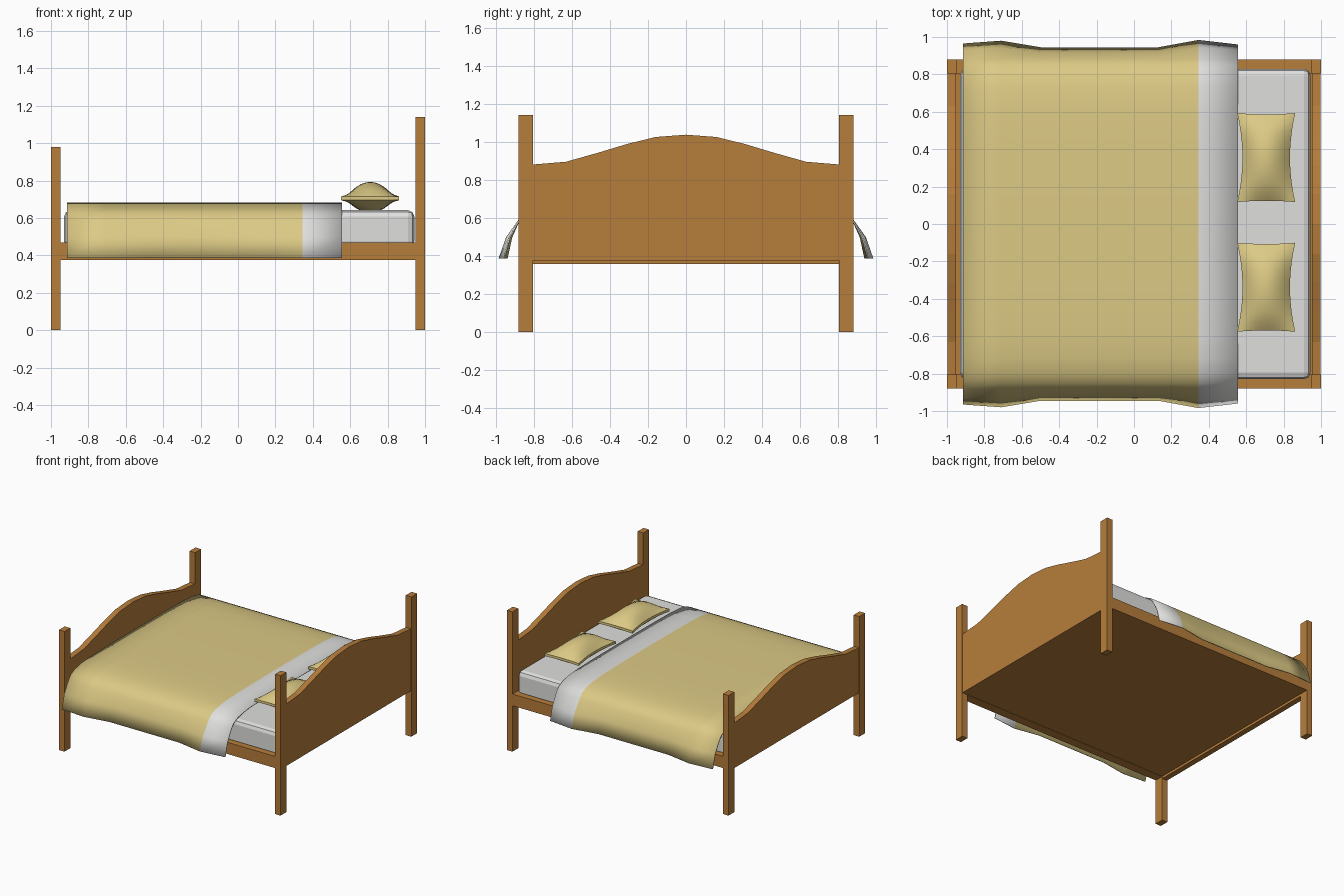
import bpy, bmesh, math
from mathutils import Vector

if "Cube" in bpy.data.objects:
    bpy.data.objects.remove(bpy.data.objects["Cube"])


def mat(name, col):
    m = bpy.data.materials.new(name)
    m.diffuse_color = (*col, 1)
    m.use_nodes = True
    m.node_tree.nodes["Principled BSDF"].inputs["Base Color"].default_value = m.diffuse_color
    return m


WOOD = mat("wood", (0.47, 0.205, 0.043))
YELLOW = mat("yellow_fabric", (0.72, 0.59, 0.235))
WHITE = mat("white_fabric", (0.74, 0.74, 0.73))


def finish(name, bm, *mats, smooth=None):
    bmesh.ops.recalc_face_normals(bm, faces=bm.faces)
    me = bpy.data.meshes.new(name)
    bm.to_mesh(me)
    bm.free()
    ob = bpy.data.objects.new(name, me)
    bpy.context.collection.objects.link(ob)
    for m in mats:
        me.materials.append(m)
    if smooth:
        bpy.ops.object.select_all(action='DESELECT')
        ob.select_set(True)
        bpy.context.view_layer.objects.active = ob
        bpy.ops.object.shade_smooth_by_angle(angle=math.radians(smooth))
    return ob


def box(name, lo, hi, m):
    bm = bmesh.new()
    lo, hi = Vector(lo), Vector(hi)
    bmesh.ops.create_cube(bm, size=1)
    for v in bm.verts:
        v.co = (lo + hi) / 2 + v.co * (hi - lo)
    return finish(name, bm, m)


def end_panel(name, x0, x1, bottom, drop):
    # board with a wavy crest, extruded along x
    half = [(0.81, 0.88), (0.63, 0.895), (0.47, 0.94), (0.31, 0.988), (0.16, 1.025)]
    crest = half + [(0, 1.037)] + [(-y, z) for y, z in reversed(half)]
    pts = [(-0.81, bottom), (0.81, bottom)] + [(y, z - drop) for y, z in crest]
    bm = bmesh.new()
    f = bm.faces.new([bm.verts.new((x0, y, z)) for y, z in pts])
    ext = bmesh.ops.extrude_face_region(bm, geom=[f])["geom"]
    bmesh.ops.translate(bm, vec=(x1 - x0, 0, 0),
                        verts=[v for v in ext if isinstance(v, bmesh.types.BMVert)])
    finish(name, bm, WOOD)


# Frame
end_panel("headboard", 0.952, 0.998, 0.375, 0)
end_panel("footboard", -0.998, -0.952, 0.358, 0.155)
for s, side in ((-1, "front"), (1, "back")):
    ya, yb = sorted((s * 0.805, s * 0.88))
    box(side + "_head_post", (0.95, ya, 0), (1, yb, 1.14), WOOD)
    box(side + "_foot_post", (-1, ya, 0), (-0.95, yb, 0.98), WOOD)
    box(side + "_rail", (-0.95, ya, 0.375), (0.95, yb, 0.47), WOOD)
box("base_board", (-0.955, -0.82, 0.378), (0.955, 0.82, 0.45), WOOD)

# Mattress
mattress = box("mattress", (-0.93, -0.83, 0.44), (0.943, 0.83, 0.642), WHITE)
b = mattress.modifiers.new("round", 'BEVEL')
b.width, b.segments = 0.035, 2

# Blanket: an arched section whose hem flares along x, with a white turn-down
stations = [(-0.915, 0.965), (-0.71, 0.98), (-0.5, 0.945), (-0.18, 0.945), (0.13, 0.945),
            (0.345, 0.984), (0.555, 0.96)]
arch = [(0, 0.683), (0.4, 0.681), (0.6, 0.677), (0.72, 0.668), (0.8, 0.65), (0.85, 0.625), (0.88, 0.59)]


def section(hem):
    side = arch + [(0.88 + (hem - 0.88) * 0.62, 0.50), (hem, 0.388)]
    return [(-y, z) for y, z in reversed(side[1:])] + side


bm = bmesh.new()
rows = [[bm.verts.new((x, y, z)) for y, z in section(hem)] for x, hem in stations]
for i, (a, c) in enumerate(zip(rows, rows[1:])):
    for j in range(len(a) - 1):
        f = bm.faces.new((a[j], c[j], c[j + 1], a[j + 1]))
        f.material_index = 1 if i == len(rows) - 2 else 0
blanket = finish("blanket", bm, YELLOW, WHITE, smooth=40)
sol = blanket.modifiers.new("thickness", 'SOLIDIFY')
sol.thickness = 0.008
sol.offset = -1


# Pillows: two bulging sheets joined by a thin edge, with pinched sides
def pillow(name, cy):
    bm = bmesh.new()
    n = 10
    grid = {}
    for s in (1, -1):
        for i in range(n + 1):
            for j in range(n + 1):
                u, v = 2 * i / n - 1, 2 * j / n - 1
                x = 0.707 + 0.155 * u * (1 - 0.18 * (1 - v * v))
                y = cy + 0.238 * v * (1 - 0.03 * (1 - u * u))
                bulge = (1 - u * u) * (1 - v * v) ** 0.8
                z = 0.705 + s * 0.01 + s * (0.078 if s > 0 else 0.066) * bulge
                grid[s, i, j] = bm.verts.new((x, y, z))
        for i in range(n):
            for j in range(n):
                bm.faces.new([grid[s, i + a, j + c] for a, c in ((0, 0), (1, 0), (1, 1), (0, 1))])
    rim = ([(i, 0) for i in range(n)] + [(n, j) for j in range(n)]
           + [(i, n) for i in range(n, 0, -1)] + [(0, j) for j in range(n, 0, -1)])
    for p, q in zip(rim, rim[1:] + rim[:1]):
        bm.faces.new((grid[(1, *p)], grid[(1, *q)], grid[(-1, *q)], grid[(-1, *p)]))
    finish(name, bm, YELLOW, smooth=40)


pillow("back_pillow", 0.355)
pillow("front_pillow", -0.338)
